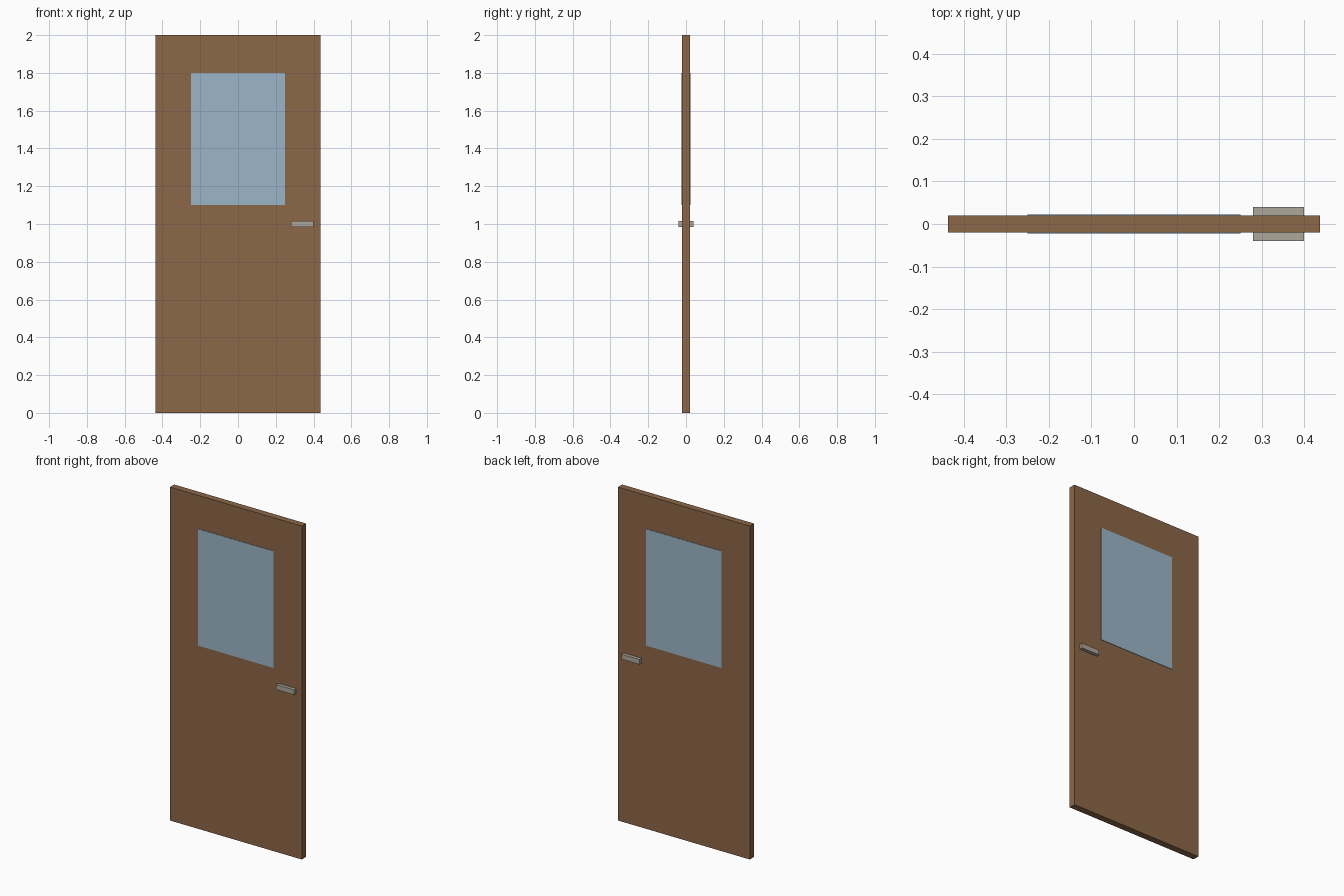
import bpy

default = bpy.data.objects.get("Cube")
if default:
    bpy.data.objects.remove(default, do_unlink=True)


def material(name, rgb):
    mat = bpy.data.materials.new(name)
    mat.use_nodes = True
    color = (*rgb, 1.0)
    mat.diffuse_color = color
    mat.node_tree.nodes["Principled BSDF"].inputs["Base Color"].default_value = color
    return mat


def box(name, center, size, mat):
    bpy.ops.mesh.primitive_cube_add(size=1, location=center)
    obj = bpy.context.object
    obj.name = name
    obj.scale = size
    bpy.ops.object.transform_apply(location=False, rotation=False, scale=True)
    obj.data.materials.append(mat)
    return obj


wood = material("brown wood", (0.26, 0.135, 0.062))
glass = material("pale blue glass", (0.33, 0.47, 0.58))
metal = material("warm grey metal", (0.42, 0.39, 0.33))

# Door slab
box("door_panel", (0, 0, 1), (0.875, 0.04, 2), wood)

# Window panes and handles, one on each face
for side, y in (("front", -1), ("back", 1)):
    box(side + "_window", (0, y * 0.0205, 1.45), (0.5, 0.004, 0.7), glass)
    box(side + "_handle", (0.34, y * 0.029, 1), (0.12, 0.022, 0.03), metal)
